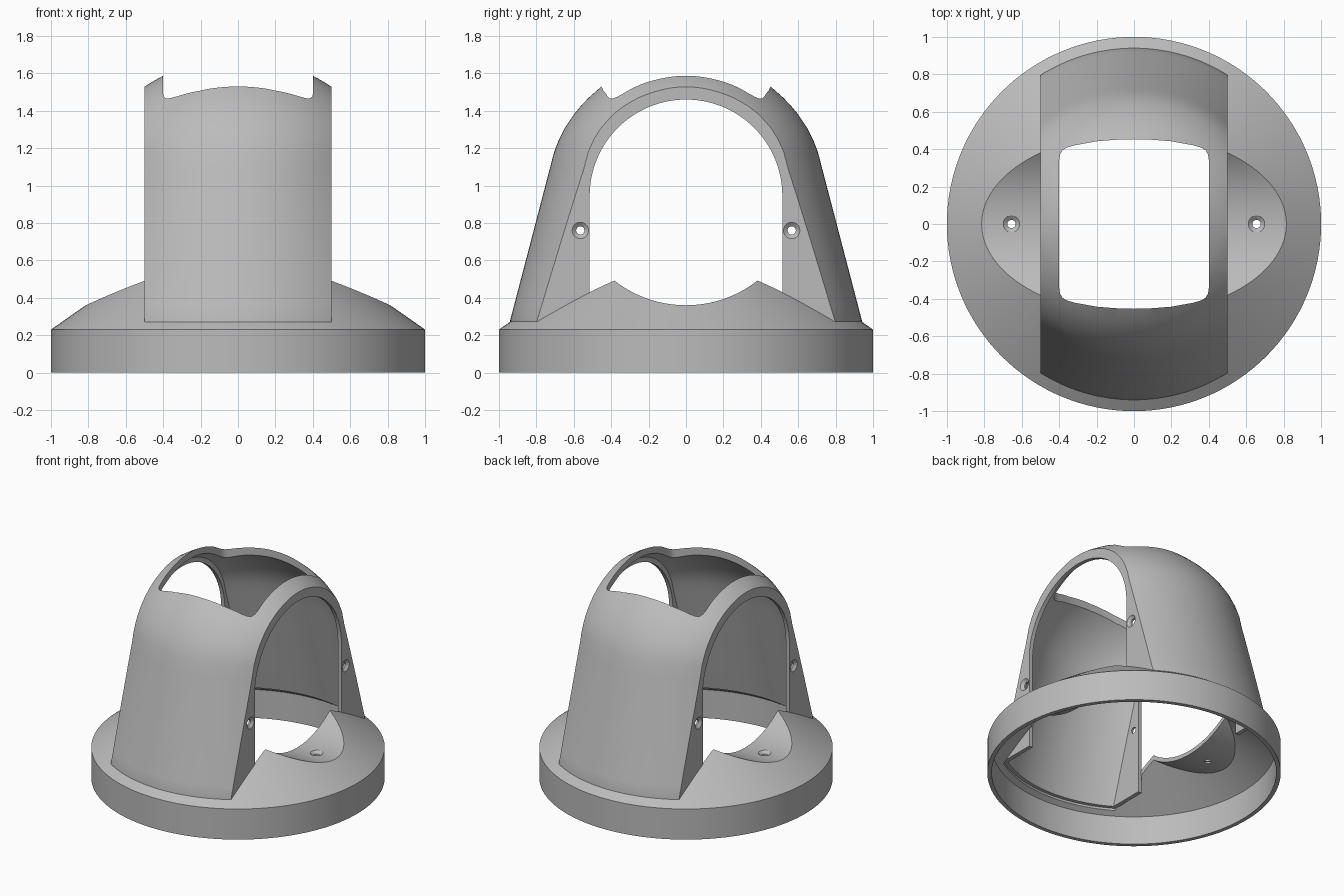
import bpy, bmesh
from math import sin, cos, pi, radians
from mathutils import Matrix

if "Cube" in bpy.data.objects:
    bpy.data.objects.remove(bpy.data.objects["Cube"], do_unlink=True)

SEGS = 128
WALL = 0.03
TURN = Matrix.Rotation(pi / 2, 4, 'Y')     # local z becomes world x, local x becomes -z


def finish(bm, name, matrix=None):
    bmesh.ops.recalc_face_normals(bm, faces=bm.faces)
    if matrix:
        bm.transform(matrix)
    mesh = bpy.data.meshes.new(name)
    bm.to_mesh(mesh)
    bm.free()
    obj = bpy.data.objects.new(name, mesh)
    bpy.context.collection.objects.link(obj)
    return obj


def lathe(name, profile, segs=SEGS, stretch=lambda z: 1.0, matrix=None):
    """Closed solid of revolution; the first and last profile points lie on the axis."""
    bm = bmesh.new()
    rings = []
    for r, z in profile:
        if r == 0:
            rings.append([bm.verts.new((0, 0, z))] * segs)
        else:
            rings.append([bm.verts.new((r * stretch(z) * cos(2 * pi * i / segs),
                                        r * sin(2 * pi * i / segs), z)) for i in range(segs)])
    for a, b in zip(rings, rings[1:]):
        for i in range(segs):
            j = (i + 1) % segs
            bm.faces.new(list(dict.fromkeys((a[i], a[j], b[j], b[i]))))
    return finish(bm, name, matrix)


def prism(name, outline, low, high, matrix=None):
    bm = bmesh.new()
    base = bm.faces.new([bm.verts.new((u, v, low)) for u, v in outline])
    ext = bmesh.ops.extrude_face_region(bm, geom=[base])
    top = [v for v in ext["geom"] if isinstance(v, bmesh.types.BMVert)]
    bmesh.ops.translate(bm, verts=top, vec=(0, 0, high - low))
    return finish(bm, name, matrix)


def combine(obj, cutter, operation='DIFFERENCE'):
    """Apply one boolean and discard the cutter."""
    cutter.hide_render = True
    mod = obj.modifiers.new("cut", 'BOOLEAN')
    mod.operation, mod.object, mod.solver = operation, cutter, 'EXACT'
    bpy.context.view_layer.update()
    graph = bpy.context.evaluated_depsgraph_get()
    mesh = bpy.data.meshes.new_from_object(obj.evaluated_get(graph))
    obj.modifiers.clear()
    obj.data = mesh
    bpy.data.objects.remove(cutter, do_unlink=True)
    return obj


def screw_cutter(matrix):
    """Countersunk screw hole, its head pointing along local z."""
    profile = [(0, -0.15), (0.022, -0.15), (0.022, -0.017), (0.045, 0.001), (0.045, 0.05), (0, 0.05)]
    return lathe("screw_cutter", profile, 32, matrix=matrix)


# Hood: revolved dome with two flat sides
CAP = [(0.1, 1.69), (0.2, 1.665), (0.3, 1.625), (0.375, 1.58), (0.42, 1.552), (0.458, 1.525),
       (0.52, 1.47), (0.56, 1.428), (0.6, 1.38), (0.65, 1.305), (0.68, 1.245), (0.705, 1.18),
       (0.73, 1.084), (0.92, 0.357), (0.94, 0.28)]


def hood_solid(name, inset, bottom):
    profile = [(0, 1.7 - inset)] + [(r - inset, z - inset) for r, z in CAP]
    profile += [(0.94 - inset, bottom), (0, bottom)]
    solid = lathe(name, profile, stretch=lambda z: 1 + 0.1 * min(1, max(0, (z - 0.9) / 0.5)))
    half = 0.5 - inset
    slab = prism("slab", [(-half, -2), (half, -2), (half, 2), (-half, 2)], -1, 3)
    return combine(solid, slab, 'INTERSECT')


hood = hood_solid("hood", 0, 0.255)
combine(hood, hood_solid("hood_cavity", WALL, 0.05))

# Arched openings in both flat sides
arch = [(-0.945 - 0.515 * sin(pi * i / 64), 0.515 * cos(pi * i / 64)) for i in range(65)]
arch += [(-0.1, -0.515), (-0.1, 0.515)]
combine(hood, prism("arch_cutter", arch, -0.8, 0.8, TURN))

# Rounded opening in the crown
quarter = [(0.4, 0.34), (0.396, 0.37), (0.384, 0.392), (0.36, 0.408), (0.32, 0.42),
           (0.2, 0.442), (0.1, 0.45)]
half = quarter + [(0, 0.453)] + [(-x, y) for x, y in reversed(quarter)]
combine(hood, prism("crown_cutter", half + [(-x, -y) for x, y in half], 1.3, 2))

# Screw holes beside the arches
for sx in (-1, 1):
    for y in (-0.565, 0.565):
        place = Matrix.Translation((sx * 0.5, y, 0.76)) @ Matrix.Rotation(sx * pi / 2, 4, 'Y')
        combine(hood, screw_cutter(place))


# Base: upright rim and sloping flange with a scooped hollow on each side
def base_solid(name, radius, shoulder, bottom, scoop):
    slope = 0.7
    solid = lathe(name, [(0, bottom), (radius, bottom), (radius, shoulder),
                         (0.45, shoulder + slope * (radius - 0.45)),
                         (0, shoulder + slope * radius)])
    circle = [(-0.98 + scoop * cos(2 * pi * i / 160), scoop * sin(2 * pi * i / 160))
              for i in range(160)]
    return combine(solid, prism("scoop_cutter", circle, -1.3, 1.3, TURN))


base = base_solid("base_flange", 1, 0.23, 0, 0.62)
combine(base, base_solid("base_cavity", 1 - WALL, 0.214, -0.1, 0.62 + WALL))
combine(base, hood_solid("hood_clearance", 0.005, -0.2))
for sx in (-1, 1):
    combine(base, screw_cutter(Matrix.Translation((sx * 0.655, 0, 0.36))))

# Single grey finish
grey = bpy.data.materials.new("grey_plastic")
grey.use_nodes = True
colour = (0.5, 0.5, 0.5, 1)
grey.diffuse_color = colour
next(n for n in grey.node_tree.nodes
     if n.type == 'BSDF_PRINCIPLED').inputs["Base Color"].default_value = colour

for obj in (hood, base):
    obj.data.materials.clear()
    obj.data.materials.append(grey)
    for face in obj.data.polygons:
        face.material_index = 0
    bpy.ops.object.select_all(action='DESELECT')
    obj.select_set(True)
    bpy.context.view_layer.objects.active = obj
    bpy.ops.object.shade_smooth_by_angle(angle=radians(28))
